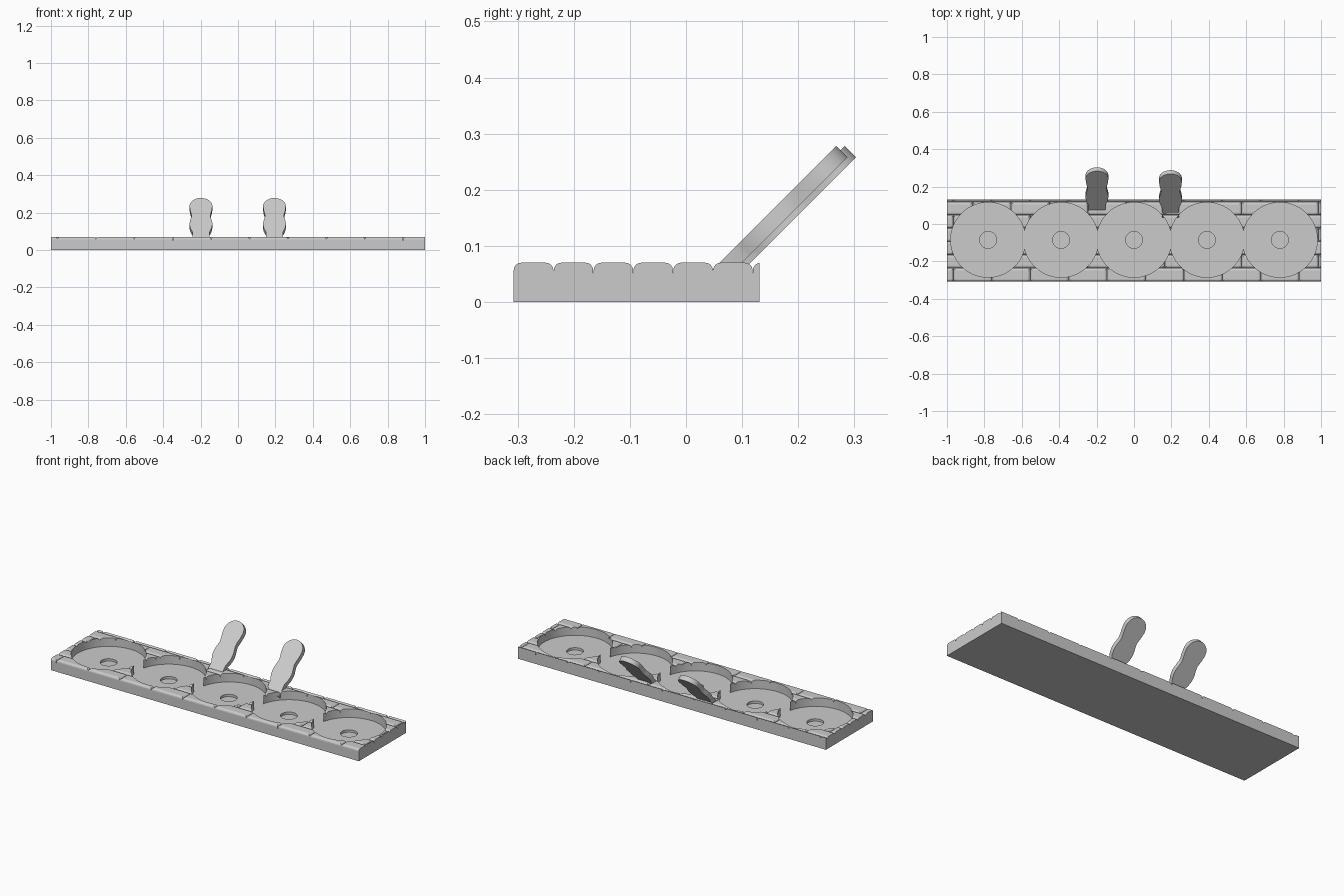
import bpy, bmesh, math
from mathutils import Vector, Matrix

cube = bpy.data.objects.get("Cube")
if cube:
    bpy.data.objects.remove(cube, do_unlink=True)

# One flat grey for everything
GREY = (0.6, 0.6, 0.6, 1)
stone = bpy.data.materials.new("stone grey")
stone.use_nodes = True
stone.diffuse_color = GREY
stone.node_tree.nodes["Principled BSDF"].inputs["Base Color"].default_value = GREY

FRONT, BACK, SLAB_TOP, TOP = -0.307, 0.131, 0.052, 0.07
ROW, BRICK = 0.071, 0.2054
WELL_Y, WELL_STEP = -0.085, 0.39


def make_object(name, bm):
    bmesh.ops.recalc_face_normals(bm, faces=bm.faces[:])
    mesh = bpy.data.meshes.new(name)
    bm.to_mesh(mesh)
    bm.free()
    mesh.materials.append(stone)
    obj = bpy.data.objects.new(name, mesh)
    bpy.context.collection.objects.link(obj)
    return obj


def add_box(bm, lo, hi):
    lo, hi = Vector(lo), Vector(hi)
    matrix = Matrix.Translation((lo + hi) / 2) @ Matrix.Diagonal((*(hi - lo), 1))
    return bmesh.ops.create_cube(bm, size=1, matrix=matrix)["verts"]


def activate(obj):
    bpy.ops.object.select_all(action='DESELECT')
    obj.select_set(True)
    bpy.context.view_layer.objects.active = obj


def drill(obj, x, radius, floor, sides):
    """Cut a round pocket down to the given floor height."""
    bm = bmesh.new()
    bmesh.ops.create_cone(bm, cap_ends=True, segments=sides, radius1=radius,
                          radius2=radius, depth=0.2,
                          matrix=Matrix.Translation((x, WELL_Y, floor + 0.1)))
    cutter = make_object("pocket_cutter", bm)
    cutter.hide_render = True
    activate(obj)
    mod = obj.modifiers.new("pocket", 'BOOLEAN')
    mod.operation, mod.solver, mod.object = 'DIFFERENCE', 'EXACT', cutter
    bpy.ops.object.modifier_apply(modifier=mod.name)
    bpy.data.objects.remove(cutter, do_unlink=True)


# Base slab
bm = bmesh.new()
add_box(bm, (-1, FRONT, 0), (1, BACK, SLAB_TOP))
slab = make_object("base_slab", bm)

# Rounded paving bricks in a running bond, trimmed to the slab outline
bm = bmesh.new()
gap = 0.0003
for row in range(7):
    y = FRONT + row * ROW
    start = -0.965 - BRICK + (row % 2) * BRICK / 2
    if row % 2:
        start -= BRICK
    for col in range(12):
        x = start + col * BRICK
        if x + BRICK > -0.999 and x < 0.999:
            add_box(bm, (x + gap, y + (gap if row else 0), SLAB_TOP),
                    (x + BRICK - gap, y + ROW - gap, TOP))
top_edges = [e for e in bm.edges if all(v.co.z > TOP - 0.001 for v in e.verts)]
bmesh.ops.bevel(bm, geom=top_edges, offset=0.0135, segments=4, profile=0.5,
                affect='EDGES')
for point, normal in (((1, 0, 0), (1, 0, 0)), ((-1, 0, 0), (-1, 0, 0)),
                      ((0, BACK, 0), (0, 1, 0))):
    bmesh.ops.bisect_plane(bm, geom=bm.verts[:] + bm.edges[:] + bm.faces[:],
                           plane_co=point, plane_no=normal, clear_outer=True)
    bmesh.ops.holes_fill(bm, edges=[e for e in bm.edges if e.is_boundary], sides=0)
bricks = make_object("paving_bricks", bm)

# Five round wells, each with a small hole in its floor
for i in range(-2, 3):
    x = i * WELL_STEP
    drill(slab, x, 0.2, 0.02, 96)
    drill(bricks, x, 0.2, 0.02, 96)
    drill(slab, x, 0.045, 0.006, 48)


# Leaning paddles: half widths by height, then a round head
def make_paddle(name, x, y_shift):
    slope = math.sqrt(0.5)
    side = [(0.045, 0.046), (0.098, 0.046), (0.106, 0.051), (0.118, 0.057),
            (0.13, 0.060), (0.142, 0.061), (0.154, 0.059), (0.166, 0.055),
            (0.175, 0.052), (0.182, 0.051), (0.19, 0.0515), (0.2, 0.054),
            (0.213, 0.058)]
    radius = 0.061
    for i in range(16):
        a = math.radians(-15 + i * 105 / 16)
        if a > -0.1:
            side.append((0.278 + (math.sin(a) - 1) * radius * slope,
                         math.cos(a) * radius))
    outline = [(x + w, z) for z, w in side] + [(x, 0.278)]
    outline += [(x - w, z) for z, w in reversed(side)]
    bm = bmesh.new()
    face = bm.faces.new([bm.verts.new((px, z + y_shift, z)) for px, z in outline])
    new = bmesh.ops.extrude_face_region(bm, geom=[face])["geom"]
    verts = [g for g in new if isinstance(g, bmesh.types.BMVert)]
    bmesh.ops.translate(bm, verts=verts, vec=Vector((0, slope, -slope)) * 0.028)
    if not face.is_valid or len(bm.faces) < len(outline) + 2:
        bm.faces.new(bm.verts[:len(outline)])
    return make_object(name, bm)


right_paddle = make_paddle("right_paddle", -0.198, 0.005)
left_paddle = make_paddle("left_paddle", 0.195, -0.01)

for obj in (slab, right_paddle, left_paddle):
    activate(obj)
    bpy.ops.object.shade_smooth_by_angle(angle=math.radians(25))
